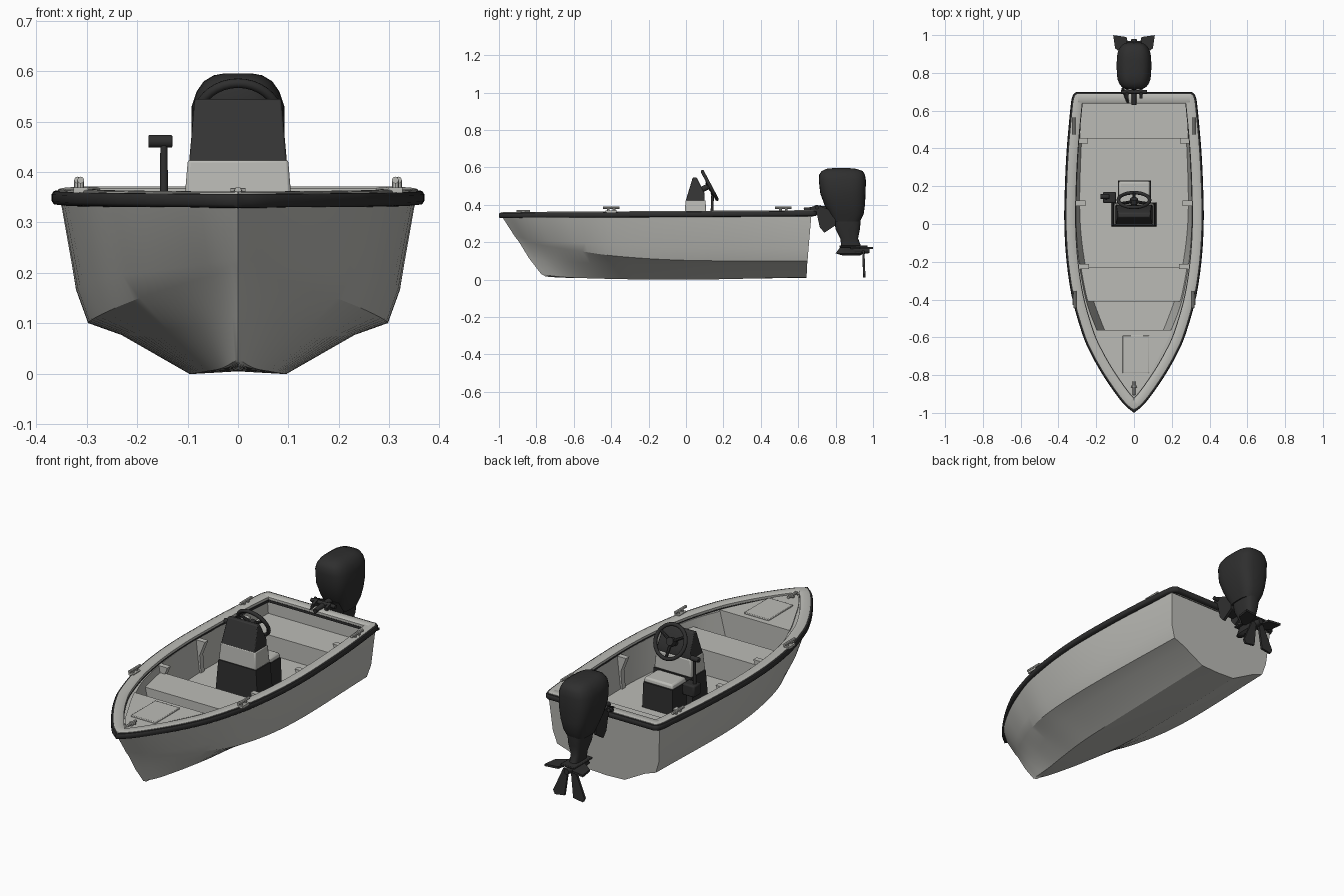
import bpy, bmesh, math
from mathutils import Vector

if "Cube" in bpy.data.objects:
    bpy.data.objects.remove(bpy.data.objects["Cube"])


def material(name, rgb):
    m = bpy.data.materials.new(name)
    m.diffuse_color = (*rgb, 1)
    m.use_nodes = True
    m.node_tree.nodes["Principled BSDF"].inputs["Base Color"].default_value = m.diffuse_color
    return m


HULL = material("light grey", (0.50, 0.50, 0.47))
BLACK = material("black", (0.028, 0.028, 0.028))
DARK = material("charcoal", (0.035, 0.035, 0.035))


def make(name, verts, faces, mat, bevel=0, angle=35, mirror=False):
    bm = bmesh.new()
    vs = [bm.verts.new(v) for v in verts]
    for f in faces:
        bm.faces.new([vs[i] for i in f])
    bmesh.ops.remove_doubles(bm, verts=bm.verts, dist=1e-5)
    bmesh.ops.recalc_face_normals(bm, faces=bm.faces)
    me = bpy.data.meshes.new(name)
    bm.to_mesh(me)
    bm.free()
    me.materials.append(mat)
    ob = bpy.data.objects.new(name, me)
    bpy.context.collection.objects.link(ob)
    bpy.ops.object.select_all(action='DESELECT')
    ob.select_set(True)
    bpy.context.view_layer.objects.active = ob
    bpy.ops.object.shade_smooth_by_angle(angle=math.radians(angle))
    if bevel:
        b = ob.modifiers.new("bevel", 'BEVEL')
        b.width, b.segments, b.limit_method = bevel, 2, 'ANGLE'
    if mirror:
        ob.modifiers.new("mirror", 'MIRROR')
    return ob


def loft(name, rings, mat, **kw):
    n = len(rings[0])
    verts = [p for r in rings for p in r]
    faces = [(i * n + j, i * n + (j + 1) % n, (i + 1) * n + (j + 1) % n, (i + 1) * n + j)
             for i in range(len(rings) - 1) for j in range(n)]
    faces += [tuple(range(n)), tuple(range(len(verts) - n, len(verts)))]
    return make(name, verts, faces, mat, **kw)


def block(name, x, y, z, mat, top=(1, 1), **kw):
    """Box from (min, max) ranges; top scales the upper face."""
    cx, cy = sum(x) / 2, sum(y) / 2
    rings = [[(cx + (a - cx) * s[0], cy + (b - cy) * s[1], h)
              for a, b in ((x[0], y[0]), (x[1], y[0]), (x[1], y[1]), (x[0], y[1]))]
             for h, s in ((z[0], (1, 1)), (z[1], top))]
    return loft(name, rings, mat, **kw)


def rod(name, a, b, r0, r1, mat, n=14, **kw):
    a, b = Vector(a), Vector(b)
    q = (b - a).to_track_quat('Z', 'Y')
    rings = [[p + q @ Vector((r * math.cos(t * math.tau / n), r * math.sin(t * math.tau / n), 0))
              for t in range(n)] for p, r in ((a, r0), (b, r1))]
    return loft(name, rings, mat, **kw)


def catmull(pts, sub):
    pts = [Vector(p) for p in pts]
    e = [2 * pts[0] - pts[1]] + pts + [2 * pts[-1] - pts[-2]]
    out = []
    for i in range(1, len(e) - 2):
        a, b, c, d = e[i - 1:i + 3]
        for k in range(sub):
            t = k / sub
            out.append(0.5 * (2 * b + (c - a) * t + (2 * a - 5 * b + 4 * c - d) * t * t
                              + (3 * b - a - 3 * c + d) * t ** 3))
    return out + [pts[-1]]


# Hull: long lines from stem to transom, running keel > chine > sheer > inner wall > floor
T = [0, .05, .12, .22, .36, .6, 1]


def line(y0, y1, xs, zs):
    return catmull([(x, y0 + t * (y1 - y0), z) for t, x, z in zip(T, xs, zs)], 6)


keel = line(-.75, .645, [0] * 7, [.016, .011, .008, .006, .005, .005, .008])
edge = line(-.775, .645, [0, .018, .035, .06, .085, .097, .1], [.03, .018, .01, .005, .001, 0, .012])
bilge = line(-.84, .647, [0, .035, .08, .14, .198, .23, .22], [.115, .105, .095, .088, .082, .077, .077])
chine = line(-.895, .65, [0, .06, .125, .195, .262, .297, .283], [.205, .192, .173, .15, .122, .102, .1])
crease = line(-.915, .655, [0, .07, .142, .217, .283, .321, .304], [.23, .217, .207, .197, .187, .168, .165])
sheer = line(-.985, .67, [0, .09, .165, .243, .313, .351, .317], [.338] * 7)
inner = line(-.91, .645, [0, .06, .118, .194, .266, .307, .283], [.345] * 7)
foot = line(-.83, .645, [0, .05, .11, .178, .242, .287, .27], [.18] * 7)
floor = line(-.80, .645, [0] * 7, [.18] * 7)
lines = [keel, edge, bilge, chine, crease, sheer, inner, foot, floor]
n, k = len(keel), len(lines)
verts, faces = [], []
for s in (1, -1):
    o = len(verts)
    verts += [(s * p.x, p.y, p.z) for ln in lines for p in ln]
    for i in range(k - 1):
        for j in range(n - 1):
            a = o + i * n + j
            faces.append((a, a + 1, a + n + 1, a + n))
end = [[s * k * n + i * n + n - 1 for i in range(k)] for s in (0, 1)]
faces += [end[0][:6] + end[1][5:0:-1], end[0][6:] + end[1][7:5:-1],
          [end[0][5], end[1][5], end[1][6], end[0][6]]]
make("hull", verts, faces, HULL, angle=20)

# Gunwale: light cap, black rub rail outside and black trim inside, swept around the sheer
RAIL = catmull([(x, y, 0) for x, y in (
    (0, -1), (.05, -.958), (.104, -.89), (.171, -.79), (.227, -.69), (.271, -.59), (.326, -.4),
    (.357, -.2), (.369, 0), (.366, .2), (.356, .4), (.338, .6), (.328, .67), (.308, .697),
    (.26, .699), (0, .699))], 5)


def rail(name, prof, mat):
    rings = []
    for i, p in enumerate(RAIL):
        d = (RAIL[min(i + 1, len(RAIL) - 1)] - RAIL[max(i - 1, 0)]).normalized()
        nx, ny = -d.y, d.x
        rise = .006 * (p.y + 1)
        ring = [(max(0, p.x + nx * o), p.y + ny * o, z + rise) for o, z in prof]
        if i == len(RAIL) - 1:
            ring = [(0, p.y - o, z + rise) for o, z in prof]
        rings.append(ring)
    loft(name, rings, mat, mirror=True, angle=50)


rail("rub_rail", [(.02, .328), (.004, .33), (0, .336), (0, .35), (.004, .356), (.02, .357)], BLACK)
rail("gunwale_cap", [(.012, .345), (.012, .359), (.017, .361), (.055, .361), (.06, .357), (.06, .345)], HULL)
rail("inner_trim", [(.05, .332), (.05, .345), (.062, .345), (.062, .332)], BLACK)


def half_width(y):
    for a, b in zip(inner, inner[1:]):
        if a.y <= y <= b.y:
            return a.x + (b.x - a.x) * (y - a.y) / (b.y - a.y)
    return inner[-1].x


# Benches and foredeck fitted between the inner walls
def fitted(name, y0, y1, z0, z1, lo=.95):
    ys = [y0 + (y1 - y0) * i / 10 for i in range(11)]
    out = [(half_width(y) + .004, y) for y in ys]
    out += [(-x, y) for x, y in reversed(out)]
    loft(name, [[(x * f, y, z) for x, y in out] for z, f in ((z0, lo), (z1, 1))], HULL)


fitted("foredeck", -.905, -.56, .335, .352, 1)
fitted("front_bulkhead", -.575, -.56, .175, .34, .9)
fitted("front_bench", -.41, -.23, .175, .31)
fitted("rear_bench", .45, .646, .175, .28)
block("deck_hatch", (-.06, .08), (-.79, -.59), (.35, .36), HULL, bevel=.003)

# Side knees
for y in (-.225, .11, .44):
    w = half_width(y)
    prof = [(w - .05, .345), (w + .01, .345), (w + .01, .18), (w - .028, .18), (w - .02, .27)]
    loft("side_knee", [[(x, yy, z) for x, z in prof] for yy in (y - .014, y + .014)],
         HULL, mirror=True)

# Mooring cleats
for x, y in ((.312, -.40), (.318, .52)):
    block("cleat_base", (x - .014, x + .014), (y - .03, y + .03), (.358, .369), HULL, mirror=True)
    for dy in (-.015, .015):
        rod("cleat_post", (x, y + dy, .365), (x, y + dy, .383), .007, .007, HULL, n=8, mirror=True)
    rod("cleat_bar", (x, y - .045, .384), (x, y + .045, .384), .007, .007, HULL, n=8, mirror=True)
rod("bow_cleat_post", (0, -.87, .35), (0, -.87, .364), .008, .008, HULL, n=8)
rod("bow_cleat_bar", (0, -.905, .364), (0, -.835, .364), .007, .007, HULL, n=8)
rod("bow_cleat_cross", (-.015, -.86, .362), (.015, -.86, .362), .006, .006, HULL, n=8)

# Console, seat box and dashboard
block("console_base", (-.12, .12), (-.012, .115), (.178, .335), BLACK, top=(.9, .92))
block("console_top", (-.107, .107), (-.008, .11), (.335, .425), HULL, top=(.93, .9), bevel=.006)
block("seat_box", (-.085, .09), (.11, .23), (.178, .31), BLACK, top=(.95, .95))
block("seat_cushion", (-.083, .088), (.108, .228), (.31, .335), HULL, top=(.92, .92), bevel=.008)
dash = [(-.002, .42), (.1, .42), (.1, .46), (.058, .545), (.036, .545)]
loft("dashboard", [[(s * (.097 - (z - .42) * .09), y, z) for y, z in dash] for s in (-1, 1)],
     DARK, bevel=.004)

# Steering wheel
C = Vector((0, .127, .503))
N = Vector((0, .17, .09)).normalized()
bpy.ops.mesh.primitive_torus_add(major_radius=.083, minor_radius=.0095, major_segments=36,
                                 minor_segments=10, location=C,
                                 rotation=N.to_track_quat('Z', 'Y').to_euler())
wheel = bpy.context.object
wheel.name = "steering_wheel"
wheel.data.materials.append(BLACK)
bpy.ops.object.shade_smooth()
U = N.cross(Vector((1, 0, 0)))
for a in (90, 210, 330):
    d = Vector((1, 0, 0)) * math.cos(math.radians(a)) + U * math.sin(math.radians(a))
    rod("wheel_spoke", C - N * .008, C + d * .081, .009, .007, BLACK, n=8)
rod("wheel_hub", C - N * .015, C + N * .008, .024, .02, BLACK)
rod("steering_column", C - N * .06, C, .016, .016, BLACK)

# Throttle lever
block("throttle_box", (-.165, -.095), (.11, .17), (.27, .33), BLACK, bevel=.008)
rod("throttle_lever", (-.147, .138, .30), (-.147, .142, .455), .009, .007, BLACK)
rod("throttle_grip", (-.178, .145, .461), (-.13, .145, .461), .013, .013, BLACK, bevel=.003)


# Outboard motor: stacked rounded sections given as (z, y front, y back, half width)
def stack(name, rows, mat, p=.65, m=28):
    rings = []
    for z, y0, y1, w in rows:
        ring = []
        for i in range(m):
            c, s = math.cos(i * math.tau / m), math.sin(i * math.tau / m)
            ring.append((math.copysign(abs(c) ** p, c) * w,
                         (y0 + y1) / 2 + math.copysign(abs(s) ** p, s) * (y1 - y0) / 2, z))
        rings.append(ring)
    loft(name, rings, mat, angle=40)


stack("motor_cowl", [(.31, .785, .93, .05), (.35, .765, .95, .065), (.40, .74, .957, .08),
                     (.46, .718, .96, .092), (.53, .71, .962, .092), (.56, .712, .957, .082),
                     (.58, .725, .945, .068), (.592, .75, .91, .048), (.596, .79, .87, .025)], BLACK)
stack("motor_leg", [(.33, .79, .935, .046), (.27, .80, .93, .04), (.22, .825, .92, .028),
                    (.18, .83, .935, .024), (.14, .80, .95, .023), (.128, .84, .93, .012)], BLACK)
block("motor_plate", (-.04, .04), (.82, .97), (.172, .182), BLACK, bevel=.003)
rod("propeller_hub", (0, .90, .155), (0, .98, .155), .026, .014, BLACK)

# Propeller fins, mirrored left and right
loft("side_fin", [[(.015, .90, z), (.035, .88, z), (.10, .93, z), (.11, 1.0, z), (.04, .99, z)]
                  for z in (.163, .174)], BLACK, mirror=True)
loft("lower_fin", [[(.008, y, .155), (.035, y, .155), (.09, y + .005, .03), (.08, y + .005, .01),
                    (.025, y + .005, .018)] for y in (.942, .954)], BLACK, mirror=True)

# Motor bracket and steering fittings
clamp = [(.665, .385), (.70, .40), (.80, .36), (.80, .29), (.74, .25), (.715, .28), (.70, .35), (.665, .365)]
loft("clamp_bracket", [[(x, y, z) for y, z in clamp] for x in (.03, .045)], BLACK, mirror=True)
block("swivel_block", (-.035, .035), (.72, .80), (.29, .37), BLACK, bevel=.008)
rod("tilt_tube", (-.07, .70, .385), (.07, .70, .385), .01, .01, BLACK)
rod("steering_arm", (0, .63, .372), (0, .76, .38), .012, .016, BLACK)
rod("control_cable", (-.03, .64, .365), (-.06, .72, .39), .008, .008, BLACK, n=8)
